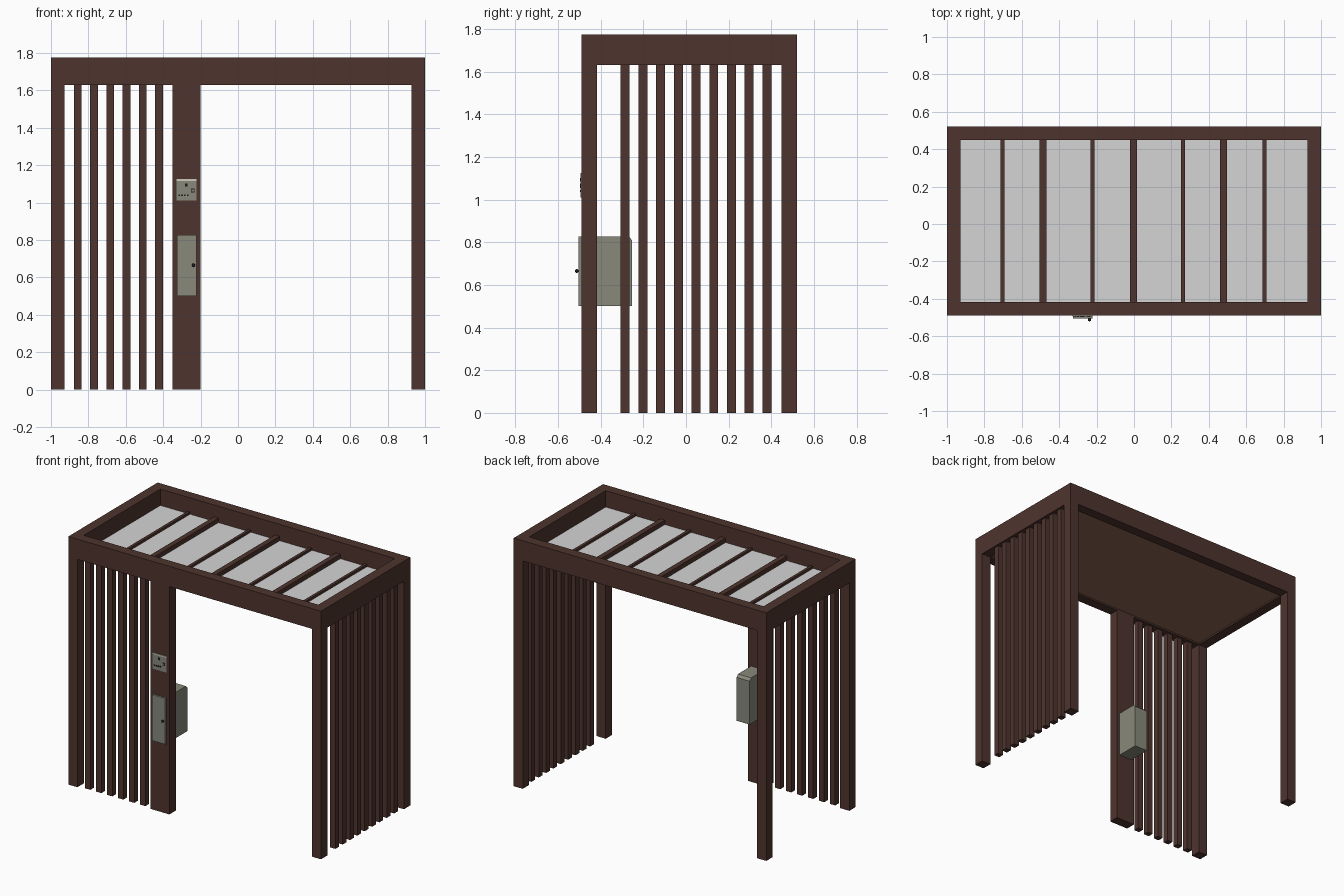
import bpy, bmesh

if "Cube" in bpy.data.objects:
    bpy.data.objects.remove(bpy.data.objects["Cube"])


def material(name, r, g, b):
    m = bpy.data.materials.new(name)
    m.use_nodes = True
    m.diffuse_color = (r, g, b, 1)
    m.node_tree.nodes["Principled BSDF"].inputs["Base Color"].default_value = (r, g, b, 1)
    return m


BROWN = material("dark brown paint", 0.076, 0.034, 0.027)
WOOD = material("ceiling wood", 0.266, 0.141, 0.084)
GLASS = material("pale grey panel", 0.66, 0.66, 0.66)
OLIVE = material("olive grey metal", 0.246, 0.25, 0.195)
CREAM = material("cream trim", 0.6, 0.6, 0.52)
BLACK = material("black", 0.012, 0.012, 0.012)


def finish(name, bm, mat):
    bmesh.ops.recalc_face_normals(bm, faces=bm.faces)
    mesh = bpy.data.meshes.new(name)
    bm.to_mesh(mesh)
    bm.free()
    mesh.materials.append(mat)
    ob = bpy.data.objects.new(name, mesh)
    bpy.context.collection.objects.link(ob)
    return ob


def box(name, x, y, z, mat):
    """Box given by its (min, max) range on each axis."""
    bm = bmesh.new()
    bmesh.ops.create_cube(bm, size=1)
    for v in bm.verts:
        v.co = [(a + b) / 2 + c * (b - a) for c, (a, b) in zip(v.co, (x, y, z))]
    return finish(name, bm, mat)


def around(c, width):
    return (c - width / 2, c + width / 2)


FRONT, BACK, T = -0.49, 0.52, 0.072
LOW, TOP = 1.63, 1.775
INNER_X, INNER_Y = (-1 + T, 1 - T), (FRONT + T, BACK - T)

# Corner posts and roof beams
for side, x in (("right", (-1, -1 + T)), ("left", (1 - T, 1))):
    for end, y in (("front", (FRONT, FRONT + T)), ("back", (BACK - T, BACK))):
        box(f"{end}_{side}_post", x, y, (0, LOW), BROWN)
    box(f"{side}_beam", x, INNER_Y, (LOW, TOP), BROWN)
box("front_beam", (-1, 1), (FRONT, FRONT + T), (LOW, TOP), BROWN)
box("back_beam", (-1, 1), (BACK - T, BACK), (LOW, TOP), BROWN)

# Roof: ceiling board, pale panels, alternating thin and thick joists
box("ceiling", INNER_X, INNER_Y, (1.642, 1.652), WOOD)
box("roof_panels", INNER_X, INNER_Y, (1.652, 1.658), GLASS)
for i, x in enumerate((-0.703, -0.487, -0.222, -0.002, 0.262, 0.478, 0.698)):
    thick = i % 2
    box(f"joist_{i + 1}", around(x, 0.037 if thick else 0.02), INNER_Y,
        (1.658, 1.69 if thick else 1.675), BROWN)

# Upright slats on the front and on the left side
SLAT = 0.042
for i in range(6):
    box(f"front_slat_{i + 1}", around(-0.857 + i * 0.087, SLAT),
        around(FRONT + T / 2, SLAT), (0, LOW), BROWN)
for i in range(9):
    box(f"side_slat_{i + 1}", around(1 - T / 2, SLAT),
        around(-0.285 + i * 0.083, SLAT), (0, LOW), BROWN)

# Wide service post
box("service_post", (-0.35, -0.2), (FRONT, FRONT + T), (0, LOW), BROWN)

# Cabinet behind the post, with a sloped back top edge
bm = bmesh.new()
profile = [(FRONT + T, 0.5), (-0.253, 0.5), (-0.253, 0.81), (-0.27, 0.828), (FRONT + T, 0.828)]
face = bm.faces.new([bm.verts.new((-0.327, y, z)) for y, z in profile])
side = bmesh.ops.extrude_face_region(bm, geom=[face])["geom"]
bmesh.ops.translate(bm, vec=(0.104, 0, 0),
                    verts=[v for v in side if isinstance(v, bmesh.types.BMVert)])
finish("cabinet", bm, OLIVE)

# Cabinet door with its knob
box("cabinet_door", (-0.327, -0.223), (-0.504, FRONT), (0.5, 0.828), OLIVE)
bpy.ops.mesh.primitive_uv_sphere_add(segments=12, ring_count=8, radius=0.009,
                                     location=(-0.238, -0.512, 0.665))
knob = bpy.context.object
knob.name = "door_knob"
knob.data.materials.append(BLACK)
bpy.ops.object.shade_smooth()

# Control plate with its trim, dial, button frame and row of keys
P = -0.494
box("control_plate", (-0.33, -0.221), (P, FRONT), (1.01, 1.122), OLIVE)
box("plate_trim", (-0.33, -0.221), (P - 0.001, FRONT), (1.116, 1.125), CREAM)
box("dial", around(-0.277, 0.014), (P - 0.003, P), around(1.093, 0.016), BLACK)
box("button_frame", around(-0.242, 0.02), (P - 0.002, P), around(1.065, 0.02), BLACK)
box("button", around(-0.242, 0.012), (P - 0.003, P), around(1.065, 0.012), OLIVE)
for i in range(4):
    box(f"key_{i + 1}", around(-0.314 + i * 0.015, 0.009), (P - 0.004, P),
        around(1.04, 0.009), BLACK)
